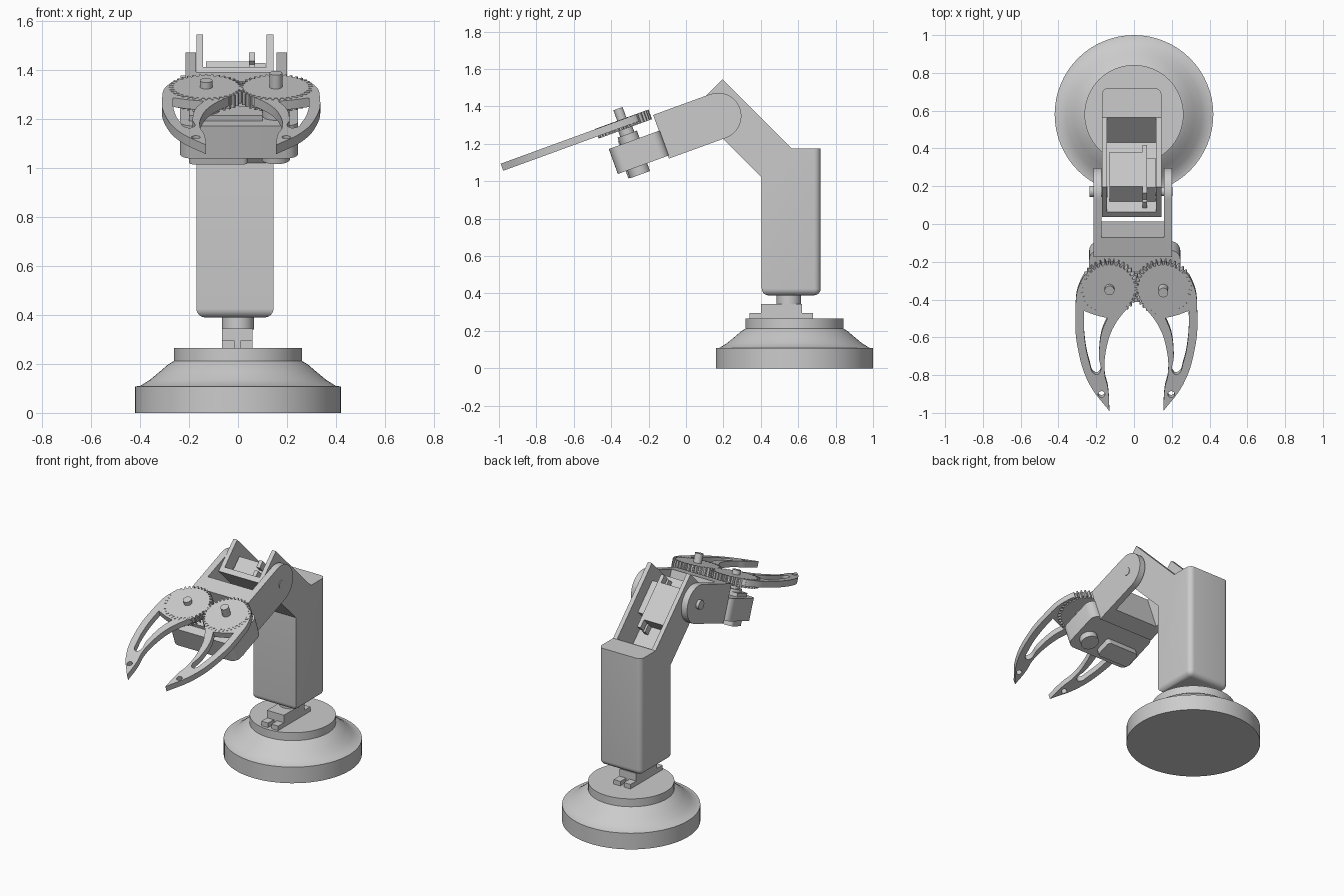
import bpy, bmesh, math
from mathutils import Matrix, Vector

if "Cube" in bpy.data.objects:
    bpy.data.objects.remove(bpy.data.objects["Cube"])

grey = bpy.data.materials.new("plain grey")
grey.use_nodes = True
grey.diffuse_color = (0.6, 0.6, 0.6, 1)
grey.node_tree.nodes["Principled BSDF"].inputs["Base Color"].default_value = (0.6, 0.6, 0.6, 1)

WORLD = Matrix()
PIVOT = Matrix.Translation((0, 0.172, 1.349)) @ Matrix.Rotation(math.radians(20), 4, "X")
CHANNEL = Matrix.Translation((0, 0.0625, 1.4125)) @ Matrix.Rotation(math.radians(-45), 4, "X")
MID = 0.0125  # mirror line between the two claws
parts = []


def finish(name, bm, frame=WORLD):
    bmesh.ops.recalc_face_normals(bm, faces=bm.faces)
    mesh = bpy.data.meshes.new(name)
    bm.to_mesh(mesh)
    bm.free()
    mesh.materials.append(grey)
    ob = bpy.data.objects.new(name, mesh)
    ob.matrix_world = frame
    bpy.context.collection.objects.link(ob)
    parts.append(ob)
    return ob


def round_edges(bm, test, radius):
    edges = [e for e in bm.edges if test(e.verts[0].co, e.verts[1].co)]
    bmesh.ops.bevel(bm, geom=edges, offset=radius, segments=6, profile=0.5, affect="EDGES")


def box(name, lo, hi, frame=WORLD, radius=0):
    lo, hi = Vector(lo), Vector(hi)
    bm = bmesh.new()
    bmesh.ops.create_cube(bm, size=1)
    for v in bm.verts:
        v.co = [(lo[i] + hi[i]) / 2 + v.co[i] * (hi[i] - lo[i]) for i in range(3)]
    if radius:
        round_edges(bm, lambda a, b: abs(a.z - b.z) > 0.01, radius)
    return finish(name, bm, frame)


def rod(name, start, end, radius, frame=WORLD):
    start, end = Vector(start), Vector(end)
    axis = end - start
    bm = bmesh.new()
    turn = axis.to_track_quat("Z", "Y").to_matrix().to_4x4()
    bmesh.ops.create_cone(bm, cap_ends=True, segments=32, radius1=radius, radius2=radius,
                          depth=axis.length, matrix=Matrix.Translation((start + end) / 2) @ turn)
    return finish(name, bm, frame)


def side_prism(points, x0, x1):
    """Extrude a (y, z) outline along x."""
    bm = bmesh.new()
    face = bm.faces.new([bm.verts.new((x0, y, z)) for y, z in points])
    new = bmesh.ops.extrude_face_region(bm, geom=[face])["geom"]
    bmesh.ops.translate(bm, verts=[g for g in new if isinstance(g, bmesh.types.BMVert)],
                        vec=(x1 - x0, 0, 0))
    return bm


def flat_plate(name, loops, z0, z1, frame):
    """Filled 2D curve with holes; each loop is (points, corner indices or None for straight)."""
    curve = bpy.data.curves.new(name, "CURVE")
    curve.dimensions, curve.fill_mode = "2D", "BOTH"
    curve.extrude, curve.resolution_u = (z1 - z0) / 2, 6
    for points, corners in loops:
        spline = curve.splines.new("BEZIER")
        spline.bezier_points.add(len(points) - 1)
        for i, (bp, p) in enumerate(zip(spline.bezier_points, points)):
            bp.co = (p[0], p[1], 0)
            kind = "VECTOR" if corners is None or i in corners else "AUTO"
            bp.handle_left_type = bp.handle_right_type = kind
        spline.use_cyclic_u = True
        if corners is None:
            spline.resolution_u = 1
    temp = bpy.data.objects.new(name + "_curve", curve)
    bpy.context.collection.objects.link(temp)
    bpy.context.view_layer.update()
    mesh = bpy.data.meshes.new_from_object(temp.evaluated_get(bpy.context.evaluated_depsgraph_get()))
    bm = bmesh.new()
    bm.from_mesh(mesh)
    bpy.data.objects.remove(temp)
    bmesh.ops.remove_doubles(bm, verts=bm.verts, dist=0.0002)
    bmesh.ops.translate(bm, verts=bm.verts, vec=(0, 0, (z0 + z1) / 2))
    return finish(name, bm, frame)


# Round flared base
bm = bmesh.new()
profile = [(0, 0), (0.42, 0), (0.42, 0.108), (0.40, 0.11), (0.36, 0.135), (0.32, 0.168),
           (0.285, 0.198), (0.262, 0.212), (0.262, 0.265), (0, 0.265)]
verts = [bm.verts.new((r, 0, z)) for r, z in profile]
edges = [bm.edges.new(pair) for pair in zip(verts, verts[1:])]
bmesh.ops.spin(bm, geom=verts + edges, cent=(0, 0, 0), axis=(0, 0, 1), angle=math.tau, steps=64)
bmesh.ops.remove_doubles(bm, verts=bm.verts, dist=0.0005)
finish("base", bm, Matrix.Translation((0, 0.58, 0)))

# Turntable motor with slotted ears
box("base_motor", (-0.065, 0.4, 0.26), (0.06, 0.62, 0.345))
for y0, y1 in ((0.34, 0.41), (0.61, 0.68)):
    for x0, x1 in ((-0.065, -0.015), (0.01, 0.06)):
        box("base_motor_ear", (x0, y0, 0.26), (x1, y1, 0.295))
rod("base_shaft", (0, 0.55, 0.34), (0, 0.55, 0.4), 0.065)

# Column and bent upper arm, with an open channel cut for the elbow motor
bm = side_prism([(0.405, 0.39), (0.72, 0.39), (0.72, 1.175), (0.565, 1.175),
                 (0.195, 1.545), (0.0375, 1.3875), (0.405, 1.02)], -0.17, 0.145)
round_edges(bm, lambda a, b: max(a.z, b.z) < 0.4 or min(a.y, b.y) > 0.71 and abs(a.z - b.z) > 0.1, 0.036)
arm = finish("column_and_upper_arm", bm)
cutter = box("channel_cutter", (-0.142, -0.2, 0), (0.116, 0.52, 0.4), CHANNEL)
parts.remove(cutter)
cutter.hide_render = True
cutter.hide_set(True)
cutter.display_type = "WIRE"
cut = arm.modifiers.new("channel", "BOOLEAN")
cut.operation, cut.solver, cut.object = "DIFFERENCE", "EXACT", cutter
bpy.context.view_layer.update()
arm.data = bpy.data.meshes.new_from_object(arm.evaluated_get(bpy.context.evaluated_depsgraph_get()))
arm.modifiers.clear()
bpy.data.objects.remove(cutter)

# Elbow motor
box("elbow_motor", (-0.13, 0.081, 0), (0.07, 0.336, 0.113), CHANNEL)
box("elbow_motor_cap", (0.07, 0.081, 0), (0.113, 0.30, 0.105), CHANNEL)
for y0, y1 in ((0.03, 0.085), (0.33, 0.39)):
    for z0, z1 in ((0, 0.045), (0.065, 0.113)):
        box("elbow_motor_ear", (0.045, y0, z0), (0.07, y1, z1), CHANNEL)
rod("elbow_shaft", (-0.235, 0, 0), (-0.14, 0, 0), 0.03, PIVOT)
rod("elbow_pin", (0.1, 0, 0), (0.204, 0, 0), 0.025, PIVOT)

# Forearm bracket: two round-ended cheeks and a thick web
R = 0.124
cheek = [(-0.325, -R)] + [(R * math.cos(a), R * math.sin(a)) for a in
                          (math.pi * (i / 24 - 0.5) for i in range(25))] + [(-0.325, R)]
for x0, x1 in ((-0.215, -0.172), (0.158, 0.2)):
    finish("forearm_cheek", side_prism(cheek, x0, x1), PIVOT)
box("forearm_web", (-0.18, -0.325, -R), (0.17, -0.215, R), PIVOT)

# Gripper body, its motor and the idler hub
box("gripper_body", (-0.237, -0.61, -0.108), (0.245, -0.32, 0.034), PIVOT, 0.05)
box("gripper_motor", (-0.2, -0.565, -0.15), (0.04, -0.445, -0.1), PIVOT, 0.02)
box("gripper_motor_flange", (-0.2, -0.55, 0.03), (0.1, -0.44, 0.058), PIVOT)
rod("idler_hub", (0.155, -0.5, -0.152), (0.155, -0.5, -0.1), 0.057, PIVOT)

# Claw outlines, drawn for the -x side and mirrored
outer = [(-0.13, -0.47), (-0.235, -0.40), (-0.285, -0.46), (-0.31, -0.63), (-0.295, -0.84),
         (-0.235, -1.03), (-0.13, -1.18), (-0.138, -1.05), (-0.155, -0.97), (-0.145, -0.82),
         (-0.105, -0.70), (-0.02, -0.58)]
slot = [(-0.265, -0.615), (-0.262, -0.76), (-0.235, -0.91), (-0.21, -0.97), (-0.187, -0.97),
        (-0.186, -0.87), (-0.172, -0.74), (-0.14, -0.655), (-0.2, -0.64)]
hole = [(-0.172 + 0.018 * math.cos(a), -1.085 + 0.018 * math.sin(a))
        for a in (math.tau * i / 16 for i in range(16))]
TEETH = 36
for side, pin_top in (("right", 0.188), ("left", 0.22)):
    flip = (lambda p: p) if side == "right" else (lambda p: (2 * MID - p[0], p[1]))
    flat_plate(side + "_claw", [([flip(p) for p in outer], (0, 6, 11)),
                                ([flip(p) for p in slot], (0, 7)),
                                ([flip(p) for p in hole], None)], 0.118, 0.158, PIVOT)
    # Spur gear with flat-topped teeth, offset half a tooth on one side to mesh
    cx, cy = flip((-0.13, -0.49))
    shift = 0 if side == "right" else 0.5
    gear = []
    for t in range(TEETH):
        for step, r in ((-0.3, 0.134), (-0.14, 0.152), (0.14, 0.152), (0.3, 0.134)):
            a = math.tau * (t + shift + step) / TEETH
            gear.append((cx + r * math.cos(a), cy + r * math.sin(a)))
    flat_plate(side + "_gear", [(gear, None)], 0.105, 0.16, PIVOT)
    rod(side + "_gear_pin", (cx, cy, 0.1), (cx, cy, pin_top), 0.026, PIVOT)
    rod(side + "_gear_collar", (cx, cy, 0.03), (cx, cy, 0.075), 0.055, PIVOT)
    rod(side + "_gear_post", (cx, cy, 0.07), (cx, cy, 0.11), 0.04, PIVOT)

# Smooth the curved faces, keep edges sharp
bpy.ops.object.select_all(action="DESELECT")
for ob in parts:
    ob.select_set(True)
bpy.context.view_layer.objects.active = arm
bpy.ops.object.shade_smooth_by_angle(angle=math.radians(30))
